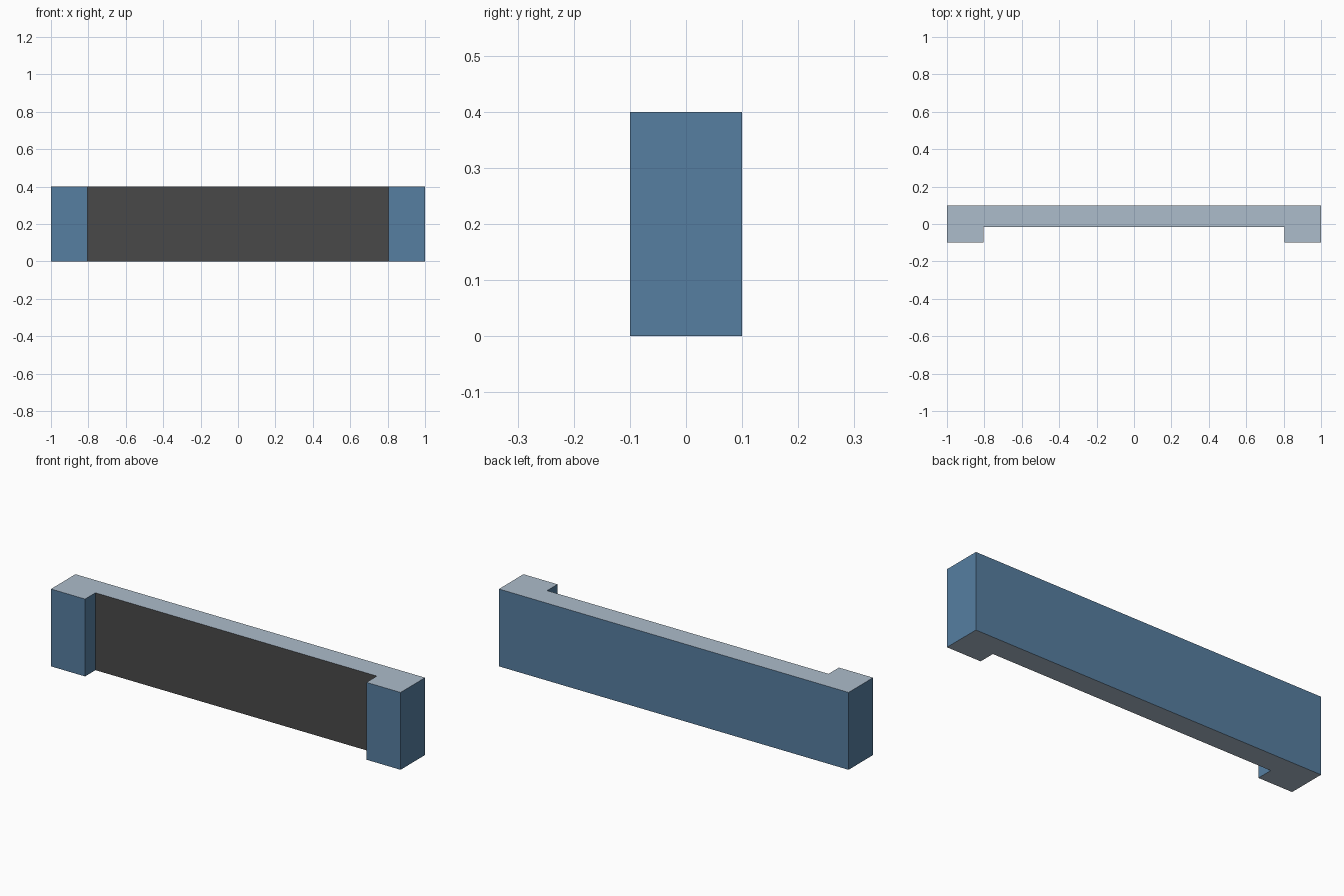
import bpy, bmesh

if "Cube" in bpy.data.objects:
    bpy.data.objects.remove(bpy.data.objects["Cube"])


def material(name, rgb):
    # sRGB 0-255 to linear
    m = bpy.data.materials.new(name)
    lin = [(c / 255 / 12.92 if c < 11 else ((c / 255 + 0.055) / 1.055) ** 2.4) for c in rgb]
    m.diffuse_color = (*lin, 1)
    m.use_nodes = True
    m.node_tree.nodes["Principled BSDF"].inputs["Base Color"].default_value = m.diffuse_color
    return m


blue = material("wall_blue", (86, 126, 161))
pale = material("pale_blue_grey", (172, 188, 203))
dark = material("dark_grey", (73, 73, 73))

H, W, IN = 0.4, 1.0, 0.805
BACK, FRONT, RECESS = 0.1, -0.1, -0.015

# Wall with a shallow recess between two end posts: extruded plan outline
half = [(W, BACK), (W, FRONT), (IN, FRONT), (IN, RECESS)]
outline = half + [(-x, y) for x, y in reversed(half)]
bm = bmesh.new()
base = bm.faces.new([bm.verts.new((x, y, 0)) for x, y in outline])
ext = bmesh.ops.extrude_face_region(bm, geom=[base], use_keep_orig=True)
top = [g for g in ext["geom"] if isinstance(g, bmesh.types.BMVert)]
bmesh.ops.translate(bm, verts=top, vec=(0, 0, H))
bmesh.ops.recalc_face_normals(bm, faces=bm.faces)

# Pale top and bottom, dark recessed panel, blue elsewhere
for f in bm.faces:
    c = f.calc_center_median()
    if abs(f.normal.z) > 0.5:
        f.material_index = 1
    elif f.normal.y < -0.5 and abs(c.x) < 0.1:
        f.material_index = 2

mesh = bpy.data.meshes.new("recessed_wall")
bm.to_mesh(mesh)
bm.free()
for m in (blue, pale, dark):
    mesh.materials.append(m)
bpy.context.collection.objects.link(bpy.data.objects.new("recessed_wall", mesh))
